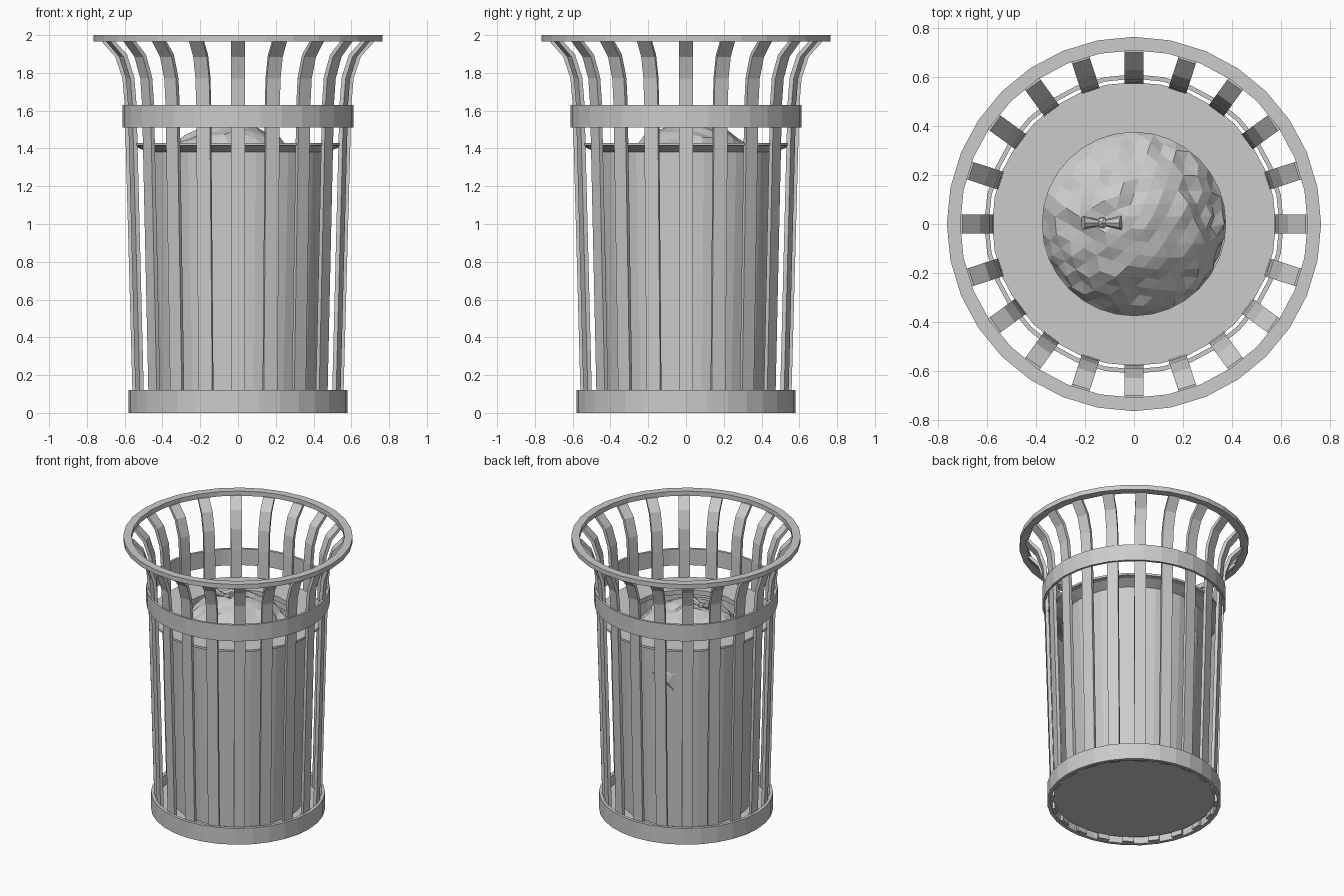
import bpy, bmesh, math
from mathutils import Vector, Matrix, noise

if "Cube" in bpy.data.objects:
    bpy.data.objects.remove(bpy.data.objects["Cube"])

SEG = 32
SLATS = 20


def make_object(name, bm):
    bmesh.ops.recalc_face_normals(bm, faces=bm.faces)
    mesh = bpy.data.meshes.new(name)
    bm.to_mesh(mesh)
    bm.free()
    obj = bpy.data.objects.new(name, mesh)
    bpy.context.collection.objects.link(obj)
    return obj


def lathe(name, profile, closed=True, seg=SEG):
    """Revolve (radius, z) points around the z axis."""
    bm = bmesh.new()
    rings = []
    for i in range(seg):
        a = 2 * math.pi * i / seg
        rings.append([bm.verts.new((r * math.cos(a), r * math.sin(a), z)) for r, z in profile])
    n = len(profile)
    for i in range(seg):
        a, b = rings[i], rings[(i + 1) % seg]
        for j in range(n if closed else n - 1):
            k = (j + 1) % n
            bm.faces.new((a[j], b[j], b[k], a[k]))
    if not closed:
        bm.faces.new([ring[0] for ring in rings])
    return make_object(name, bm)


def band(name, r_in, r_out, z0, z1):
    return lathe(name, [(r_in, z0), (r_out, z0), (r_out, z1), (r_in, z1)])


# Horizontal hoops and top rim
band("base_hoop", 0.556, 0.58, 0.0, 0.12)
band("upper_hoop", 0.594, 0.612, 1.51, 1.63)
band("top_rim", 0.71, 0.765, 1.966, 2.0)

# Floor plate inside the base hoop
bm = bmesh.new()
bmesh.ops.create_cone(bm, cap_ends=True, segments=SEG, radius1=0.54, radius2=0.54,
                      depth=0.02, matrix=Matrix.Translation((0, 0, 0.05)))
make_object("floor_plate", bm)

# Flared vertical slats
outer = [(0.556, 0.005), (0.597, 1.51), (0.6, 1.63), (0.612, 1.77), (0.65, 1.885), (0.725, 1.97)]
inner = [(0.534, 0.005), (0.574, 1.51), (0.577, 1.63), (0.589, 1.775), (0.63, 1.897), (0.70, 1.97)]
half = 0.038
bm = bmesh.new()
for s in range(SLATS):
    rot = Matrix.Rotation(2 * math.pi * s / SLATS, 3, 'Z')
    loops = []
    for (ro, zo), (ri, zi) in zip(outer, inner):
        corners = [(ro, -half, zo), (ro, half, zo), (ri, half, zi), (ri, -half, zi)]
        loops.append([bm.verts.new(rot @ Vector(c)) for c in corners])
    for a, b in zip(loops, loops[1:]):
        for j in range(4):
            k = (j + 1) % 4
            bm.faces.new((a[j], a[k], b[k], b[j]))
    bm.faces.new(loops[0])
    bm.faces.new(loops[-1])
make_object("slats", bm)

# Tapered inner bin with a flat annular lid
lathe("inner_bin", [(0.43, 0.062), (0.478, 1.38), (0.545, 1.412), (0.58, 1.415),
                    (0.58, 1.43), (0.375, 1.43), (0.375, 1.395)], closed=False)

# Crumpled rubbish bag seen through the lid opening
bm = bmesh.new()
bmesh.ops.create_icosphere(bm, subdivisions=4, radius=1.0)
for v in bm.verts:
    d = v.co.normalized()
    lump = noise.noise(d * 2.3 + Vector((3.1, 0.7, 5.2)))
    crease = abs(noise.noise(d * 4.5 + Vector((1.3, 8.2, 2.4))))
    f = 1.0 + 0.06 * lump - 0.10 * crease
    v.co = Vector((d.x * 0.43 * f - 0.03, d.y * 0.43 * f + 0.03, d.z * 0.40 * f + 1.14))
make_object("rubbish_bag", bm)

# Tied knot on top of the bag: two flared ears and a pinch
bm = bmesh.new()
for side in (-1, 1):
    m = (Matrix.Translation((-0.13 + side * 0.042, 0.005, 1.535))
         @ Matrix.Rotation(side * math.radians(75), 4, 'Y')
         @ Matrix.Diagonal((1.0, 0.9, 1.0, 1.0)))
    bmesh.ops.create_cone(bm, cap_ends=True, segments=8, radius1=0.012, radius2=0.032,
                          depth=0.075, matrix=m)
bmesh.ops.create_icosphere(bm, subdivisions=1, radius=0.026,
                           matrix=Matrix.Translation((-0.13, 0.005, 1.525)))
make_object("bag_knot", bm)
